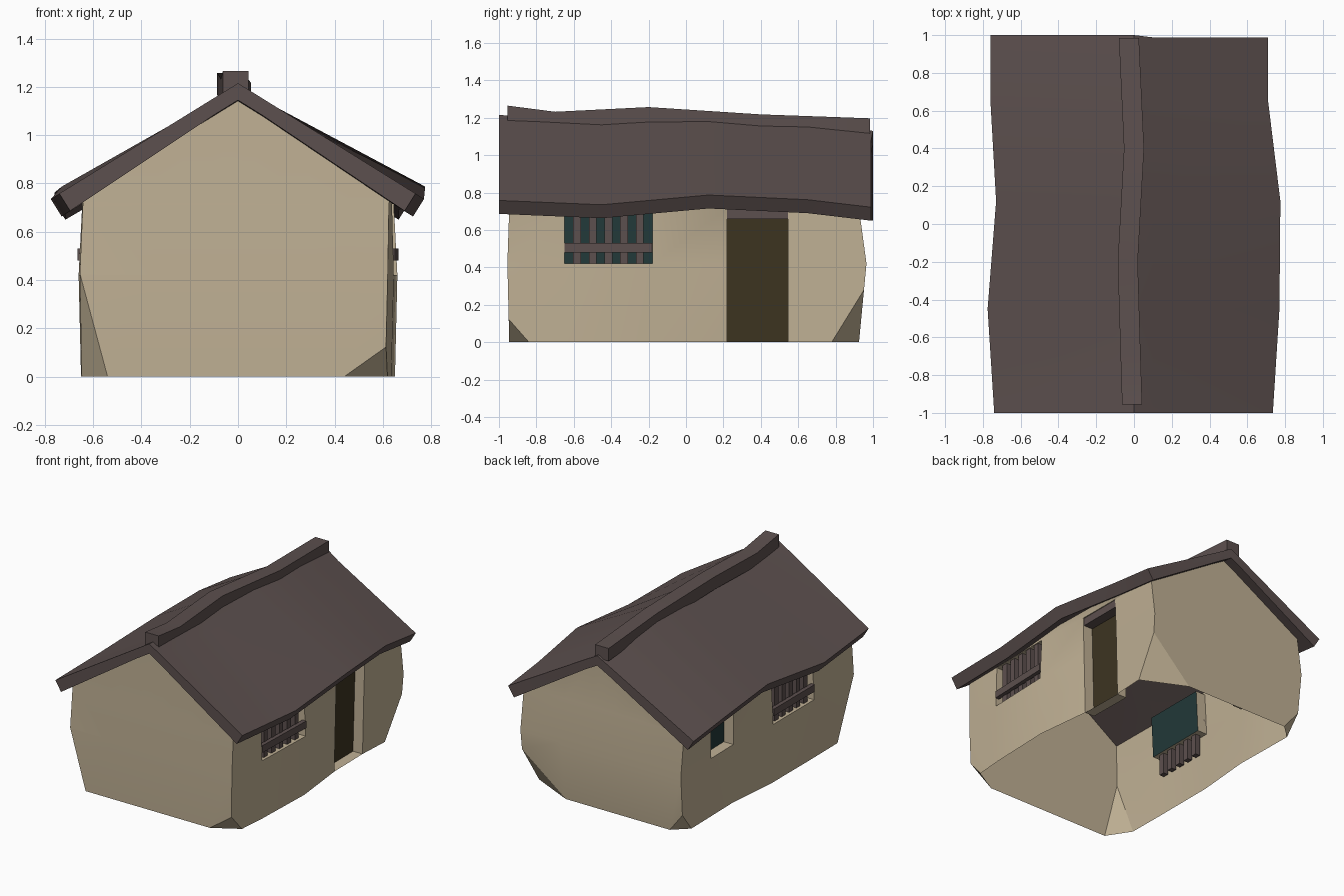
import bpy, bmesh, math
from mathutils import Vector

if "Cube" in bpy.data.objects:
    bpy.data.objects.remove(bpy.data.objects["Cube"])


def material(name, rgb):
    m = bpy.data.materials.new(name)
    m.use_nodes = True
    m.diffuse_color = (*rgb, 1)
    bsdf = m.node_tree.nodes["Principled BSDF"]
    bsdf.inputs["Base Color"].default_value = (*rgb, 1)
    bsdf.inputs["Roughness"].default_value = 0.9
    return m


PLASTER = material("plaster", (0.53, 0.44, 0.30))
TIMBER = material("roof_timber", (0.108, 0.08, 0.077))
GLASS = material("dark_teal_glass", (0.016, 0.04, 0.04))
DOOR = material("door_brown", (0.046, 0.034, 0.015))


def finish(bm, name, mats, smooth=True):
    mesh = bpy.data.meshes.new(name)
    bm.to_mesh(mesh)
    bm.free()
    for m in mats:
        mesh.materials.append(m)
    ob = bpy.data.objects.new(name, mesh)
    bpy.context.collection.objects.link(ob)
    if smooth:
        bpy.ops.object.select_all(action='DESELECT')
        ob.select_set(True)
        bpy.context.view_layer.objects.active = ob
        bpy.ops.object.shade_smooth_by_angle(angle=math.radians(25))
    return ob


def box(name, lo, hi, mat, turn=0.0):
    bm = bmesh.new()
    bmesh.ops.create_cube(bm, size=1)
    for v in bm.verts:
        v.co = [(h - l) * c for l, h, c in zip(lo, hi, v.co)]
    ob = finish(bm, name, [mat], False)
    ob.location = [(a + b) / 2 for a, b in zip(lo, hi)]
    ob.rotation_euler.z = turn
    return ob


def loft(name, rings, mat):
    """Skin equal closed rings whose second half runs back under the first."""
    bm = bmesh.new()
    rows = [[bm.verts.new(p) for p in r] for r in rings]
    n = len(rows[0])
    for a, b in zip(rows, rows[1:]):
        for i in range(n):
            j = (i + 1) % n
            bm.faces.new((a[i], a[j], b[j], b[i]))
    for r in (rows[0], rows[-1]):
        for i in range(n // 2 - 1):
            bm.faces.new((r[i], r[i + 1], r[n - 2 - i], r[n - 1 - i]))
    bmesh.ops.recalc_face_normals(bm, faces=bm.faces)
    return finish(bm, name, [mat])


# Walls: one open-bottomed ring of columns, with gables in the top row
RIGHT = [(.61, -.945), (.635, -.65), (.65, -.18), (.605, .22), (.60, .545), (.62, .925)]
LEFT = [(-.645, -.945), (-.65, -.5), (-.65, -.04), (-.615, .36), (-.62, .62), (-.625, .925)]
GABLE = [-.5, -.14, 0, .14, .5]
RISE = {-1: (.775, 1.165), 1: (.735, 1.085)}


def gable(end, a, b):
    cols = []
    for f in GABLE:
        t = (f + 1) / 2
        low, high = RISE[end]
        top = high - (high - low) * max(abs(f), .04)
        cols.append((a[0] + (b[0] - a[0]) * t, a[1], top, end))
    return cols


def side(points):
    return [(x, y, .755 - .02 * y, 0) for x, y in points]


columns = (side(RIGHT) + gable(1, RIGHT[-1], LEFT[-1])
           + side(LEFT[::-1]) + gable(-1, LEFT[0], RIGHT[0]))
bm = bmesh.new()
grid = []
for x, y, top, end in columns:
    sx = 1 if x > 0 else -1
    corner = end or (1 if y > .9 else -1 if y < -.9 else 0)
    belly = .04 if corner > 0 else -.01 if corner < 0 else 0
    bulge = 0 if end else .01 * sx
    crown = x if end else sx * .64
    grid.append([bm.verts.new(p) for p in (
        (x, y, 0), (x + bulge, y + belly, .42),
        ((x + crown) / 2, y, .715), (crown, y, top))])

# Openings: (first column, bottom row, back material)
openings = [(1, 1, 1), (3, 0, 2), (12, 1, 1), (14, 1, 1)]
skip = {(c, r) for c, low, _ in openings for r in range(low, 2)}
for c in range(len(grid)):
    a, b = grid[c], grid[(c + 1) % len(grid)]
    for r in range(3):
        if (c, r) not in skip:
            bm.faces.new((a[r], b[r], b[r + 1], a[r + 1]))
for c, low, mat in openings:
    a, b = grid[c], grid[c + 1]
    rim = [a[low]] + b[low:3] + a[low + 1:3][::-1]
    inward = Vector((-.075 if a[0].co.x > 0 else .075, 0, 0))
    back = [bm.verts.new(v.co + inward) for v in rim]
    for k in range(len(rim)):
        j = (k + 1) % len(rim)
        bm.faces.new((rim[k], rim[j], back[j], back[k]))
    bm.faces.new(back).material_index = mat

# Worn lower corners, sliced off by a plane through three points
for p, q, s in [((.44, -.945, 0), (.612, -.946, .12), (.618, -.84, 0)),
                ((-.54, -.945, 0), (-.652, -.952, .41), (-.648, -.78, 0)),
                ((.30, .925, 0), (.626, .952, .28), (.61, .78, 0)),
                ((-.52, .925, 0), (-.627, .934, .13), (-.623, .83, 0))]:
    p, q, s = Vector(p), Vector(q), Vector(s)
    n = (q - p).cross(s - p).normalized()
    if n.z > 0:
        n = -n
    cut = bmesh.ops.bisect_plane(bm, geom=bm.verts[:] + bm.edges[:] + bm.faces[:],
                                 plane_co=p, plane_no=n, clear_outer=True)
    ring = [v for v in cut["geom_cut"] if isinstance(v, bmesh.types.BMVert)]
    if len(ring) < 3:
        continue
    mid = sum((v.co for v in ring), Vector()) / len(ring)
    u = (ring[0].co - mid).normalized()
    w = n.cross(u)
    ring.sort(key=lambda v: math.atan2((v.co - mid).dot(w), (v.co - mid).dot(u)))
    bm.faces.new(ring)
finish(bm, "walls", [PLASTER, GLASS, DOOR])

# Sagging roof slab: y, left eave, right eave, eave height, ridge height
rings = []
for y, xl, xr, eave, ridge in [(-1, -.74, .735, .758, 1.215), (-.45, -.775, .77, .735, 1.178),
                               (.12, -.73, .775, .787, 1.2), (.65, -.76, .71, .762, 1.175),
                               (1, -.76, .71, .722, 1.13)]:
    def skin(x, drop=0):
        edge = xl if x < 0 else xr
        z = ridge - (ridge - eave) * x / edge
        shift = math.copysign(.045, x) if drop and abs(x) > .5 else 0
        back = y - .012 * (x > 0) * (y > .9)
        return (x - shift, back, z - drop)
    xs = [xl, -.1, 0, .1, xr]
    rings.append([skin(x) for x in xs] + [skin(x, .07 if abs(x) < .5 else .072)
                                          for x in xs[::-1]])
loft("roof", rings, TIMBER)

# Crooked ridge beam: y, centre, top height
rings = []
for y, x, z in [(-.955, -.01, 1.265), (-.7, -.018, 1.232), (-.2, -.033, 1.257),
                (.4, 0, 1.218), (.985, -.027, 1.197)]:
    rings.append([(x - .053, y, z), (x + .053, y, z),
                  (x + .053, y, z - .09), (x - .053, y, z - .09)])
loft("ridge_beam", rings, TIMBER)

# Barred windows: upright bars and a cross rail
for label, s, y0, y1, x0, x1 in [("left", 1, -.65, -.18, .643, .658),
                                 ("right", -1, -.5, -.04, .658, .658)]:
    pitch = (y1 - y0) / 5.6
    for i in range(5):
        y = y0 + pitch * (i + .8)
        x = s * (x0 + (x1 - x0) * (y - y0) / (y1 - y0) - .037)
        box(f"{label}_window_bar", (x - .018, y - .021, .27), (x + .018, y + .021, .74), TIMBER)
    mid = s * ((x0 + x1) / 2 - .008)
    box(f"{label}_window_rail", (mid - .015, y0, .48), (mid + .015, y1, .53), TIMBER,
        -s * math.atan2(x1 - x0, y1 - y0))

# Door lintel
box("door_lintel", (.54, .215, .66), (.615, .55, .735), TIMBER)
